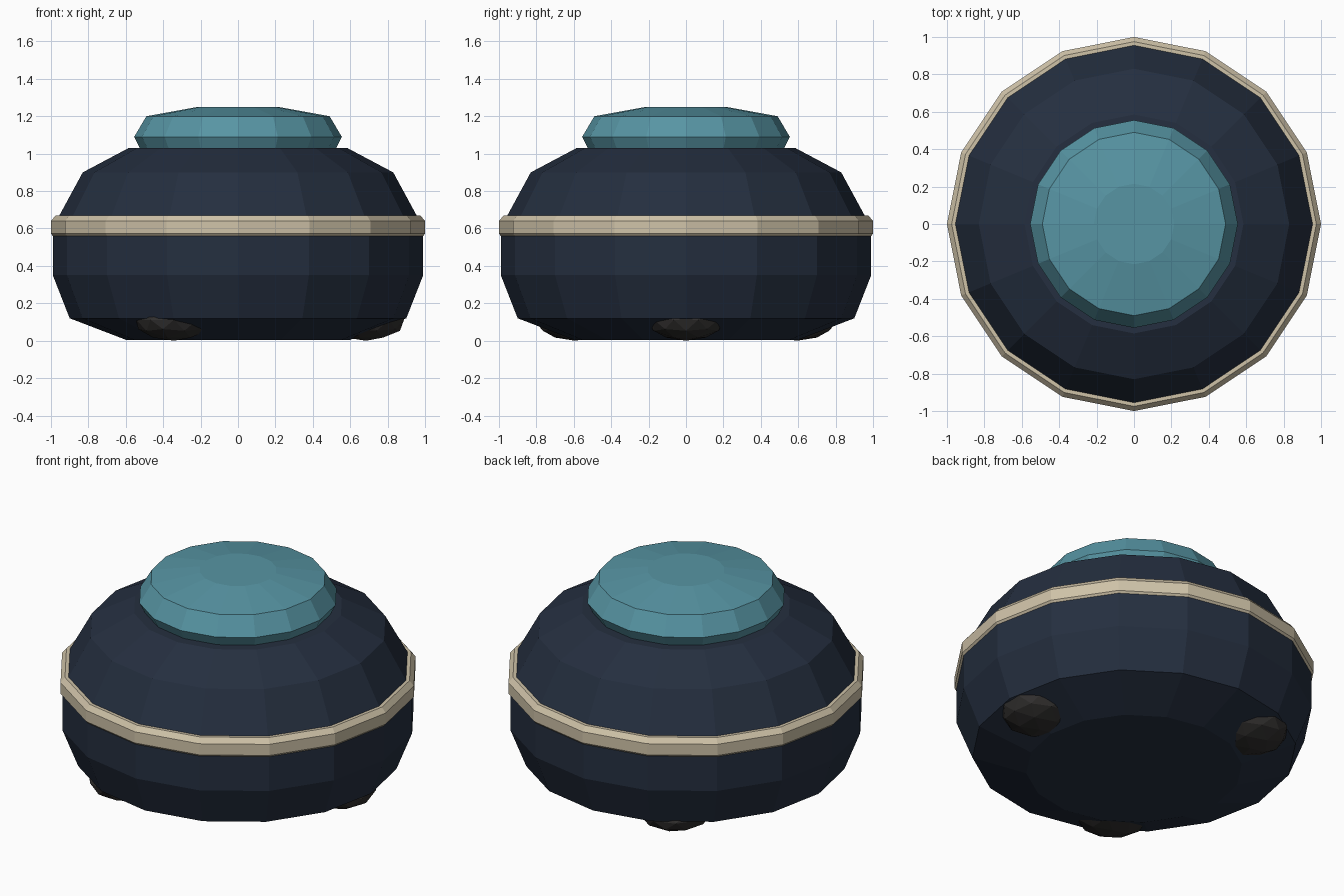
import bpy, bmesh, math
from mathutils import Matrix

if "Cube" in bpy.data.objects:
    bpy.data.objects.remove(bpy.data.objects["Cube"])

SIDES = 16


def material(name, rgb):
    m = bpy.data.materials.new(name)
    m.diffuse_color = (*rgb, 1)
    m.use_nodes = True
    m.node_tree.nodes["Principled BSDF"].inputs["Base Color"].default_value = m.diffuse_color
    return m


navy = material("dark navy", (0.018, 0.028, 0.050))
teal = material("teal", (0.095, 0.30, 0.37))
cream = material("cream", (0.62, 0.54, 0.39))
charcoal = material("charcoal", (0.030, 0.028, 0.027))


def finish(name, bm, mat):
    bmesh.ops.recalc_face_normals(bm, faces=bm.faces)
    me = bpy.data.meshes.new(name)
    bm.to_mesh(me)
    bm.free()
    me.materials.append(mat)
    ob = bpy.data.objects.new(name, me)
    bpy.context.collection.objects.link(ob)
    return ob


def lathe(name, profile, mat, ring=False):
    """Turn (radius, z) points about z; cap the ends, or join them for a ring."""
    bm = bmesh.new()
    loops = []
    for r, z in profile:
        loops.append([bm.verts.new((r * math.cos(a), r * math.sin(a), z))
                      for a in (2 * math.pi * i / SIDES for i in range(SIDES))])
    pairs = list(zip(loops, loops[1:]))
    if ring:
        pairs.append((loops[-1], loops[0]))
    else:
        bm.faces.new(loops[0])
        bm.faces.new(loops[-1])
    for lo, hi in pairs:
        for i in range(SIDES):
            j = (i + 1) % SIDES
            bm.faces.new((lo[i], lo[j], hi[j], hi[i]))
    return finish(name, bm, mat)


# Rounded pot body
lathe("body", [(0.60, 0.005), (0.90, 0.12), (0.99, 0.35), (0.99, 0.56),
               (0.955, 0.67), (0.83, 0.90), (0.585, 1.03)], navy)

# Raised band around the middle
lathe("band", [(0.94, 0.56), (0.99, 0.56), (1.0, 0.572), (1.0, 0.64),
               (0.975, 0.67), (0.94, 0.67)], cream, ring=True)

# Faceted lid
lathe("lid", [(0.52, 1.02), (0.555, 1.09), (0.49, 1.20), (0.215, 1.25)], teal)

# Three pebble feet, partly sunk into the body
for k in range(3):
    a = math.radians(120 * k)
    bm = bmesh.new()
    bmesh.ops.create_icosphere(bm, subdivisions=2, radius=1, matrix=(
        Matrix.Translation((0.685 * math.cos(a), 0.685 * math.sin(a), 0.112))
        @ Matrix.Diagonal((0.213, 0.213, 0.112, 1))))
    finish(f"foot_{k + 1}", bm, charcoal)
